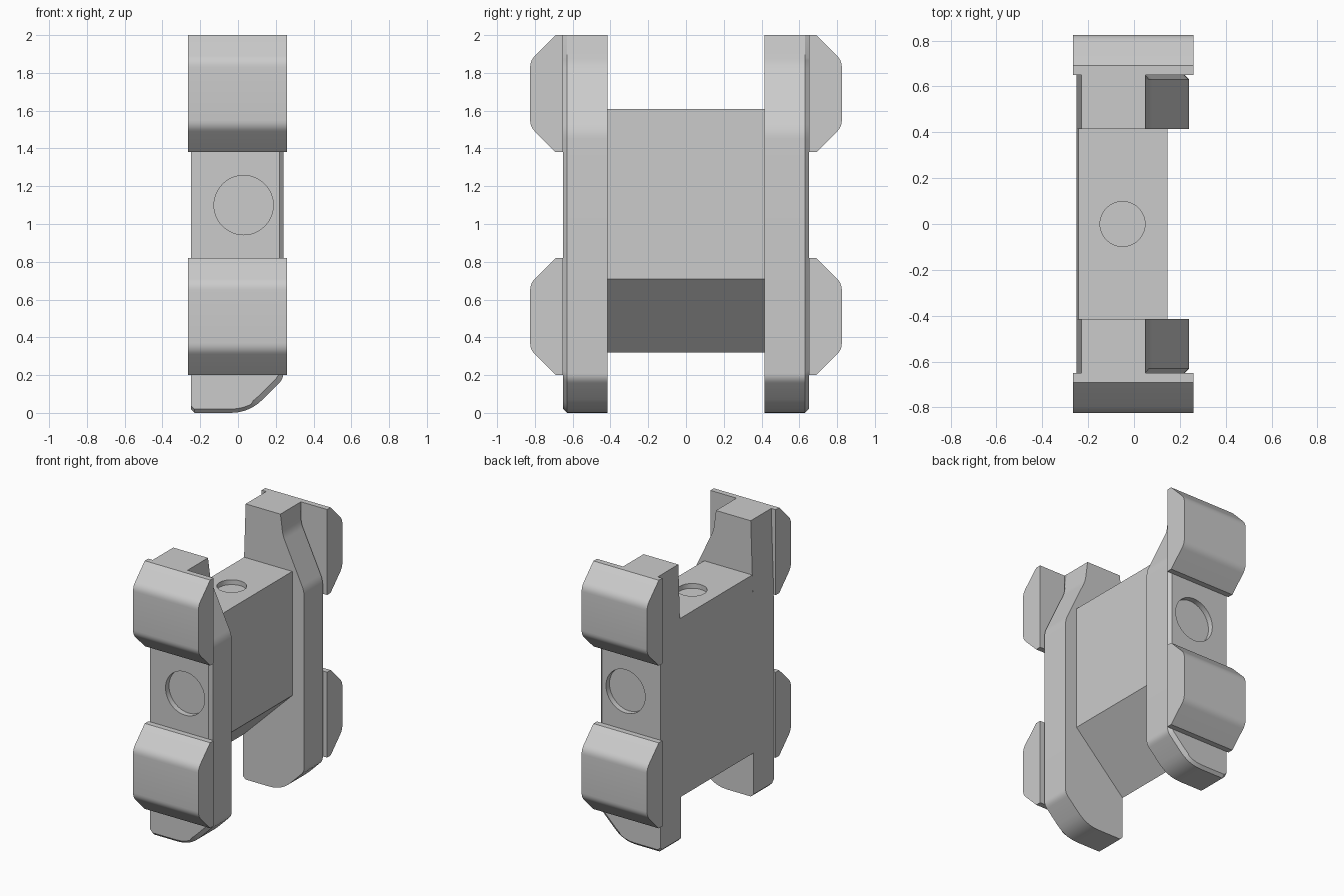
import bpy, bmesh, math
from mathutils import Vector

if "Cube" in bpy.data.objects:
    bpy.data.objects.remove(bpy.data.objects["Cube"], do_unlink=True)

grey = bpy.data.materials.new("plain_grey")
grey.use_nodes = True
grey.diffuse_color = (0.6, 0.6, 0.6, 1)
grey.node_tree.nodes["Principled BSDF"].inputs["Base Color"].default_value = (0.6, 0.6, 0.6, 1)


def rounded(corners, steps=5):
    """Outline from (a, b, radius) corners, each rounded by a short curve."""
    pts = []
    for i, (a, b, r) in enumerate(corners):
        p = Vector((a, b))
        if not r:
            pts.append(p)
            continue
        before, after = corners[i - 1], corners[(i + 1) % len(corners)]
        s = p + (Vector(before[:2]) - p).normalized() * r
        e = p + (Vector(after[:2]) - p).normalized() * r
        for k in range(steps + 1):
            t = k / steps
            pts.append(s * (1 - t) ** 2 + p * 2 * t * (1 - t) + e * t * t)
    return pts


def loft(name, rings):
    """Solid through matching rings of 3D points, capped at both ends."""
    bm = bmesh.new()
    loops = [[bm.verts.new(p) for p in ring] for ring in rings]
    bm.faces.new(loops[0])
    bm.faces.new(loops[-1])
    n = len(loops[0])
    for u, v in zip(loops, loops[1:]):
        for i in range(n):
            j = (i + 1) % n
            bm.faces.new((u[i], u[j], v[j], v[i]))
    bmesh.ops.recalc_face_normals(bm, faces=bm.faces)
    mesh = bpy.data.meshes.new(name)
    bm.to_mesh(mesh)
    bm.free()
    mesh.materials.append(grey)
    obj = bpy.data.objects.new(name, mesh)
    bpy.context.collection.objects.link(obj)
    return obj


def activate(obj):
    bpy.ops.object.select_all(action="DESELECT")
    obj.select_set(True)
    bpy.context.view_layer.objects.active = obj


def cut_hole(obj, centre, radius, depth, rotation):
    """Shallow round recess."""
    bpy.ops.mesh.primitive_cylinder_add(vertices=48, radius=radius, depth=2 * depth,
                                        location=centre, rotation=rotation)
    cutter = bpy.context.object
    cutter.hide_render = True
    cutter.data.materials.append(grey)
    mod = obj.modifiers.new("hole", "BOOLEAN")
    mod.operation = "DIFFERENCE"
    mod.solver = "EXACT"
    mod.object = cutter
    activate(obj)
    bpy.ops.object.modifier_apply(modifier=mod.name)
    bpy.data.objects.remove(cutter, do_unlink=True)


def smooth(obj):
    activate(obj)
    bpy.ops.object.shade_smooth_by_angle(angle=math.radians(20))


INNER, OUTER, CHAMFER = 0.415, 0.65, 0.02

# Central panel with a sloped underside and a recess in its top
panel_outline = [(-0.25, 0.32), (0.145, 0.71), (0.145, 1.61), (-0.241, 1.61), (-0.25, 1.35)]
panel = loft("centre_panel", [[(x, y, z) for x, z in panel_outline] for y in (-INNER, INNER)])
cut_hole(panel, (-0.05, 0, 1.61), 0.098, 0.035, (0, 0, 0))
smooth(panel)

# Column outline, and its smaller copy for the chamfered outer edge
column_outline = rounded([
    (-0.25, 0.02, 0), (-0.23, 0, 0), (0.06, 0, 0.1), (0.24, 0.18, 0.03),
    (0.24, 1.49, 0.04), (0.07, 1.85, 0.03), (0.05, 2.0, 0), (-0.229, 2.0, 0), (-0.25, 1.35, 0)])


def chamfered(x, z):
    return (x - CHAMFER * (x > 0.06 and z > 0.03), z + CHAMFER * (z < 0.3))


# Lug outline in depth and height from its lower edge
lug_outline = rounded([
    (OUTER, 0, 0), (0.69, 0, 0), (0.825, 0.135, 0.035),
    (0.825, 0.485, 0.035), (0.69, 0.62, 0), (OUTER, 0.62, 0)])

for side, s in (("front", -1), ("back", 1)):
    column = loft(side + "_column", [
        [(x, s * INNER, z) for x, z in column_outline],
        [(x, s * (OUTER - CHAMFER), z) for x, z in column_outline],
        [(cx, s * OUTER, cz) for cx, cz in (chamfered(x, z) for x, z in column_outline)]])
    cut_hole(column, (0.03, s * OUTER, 1.1), 0.157, 0.04, (math.pi / 2, 0, 0))
    smooth(column)
    for level, base in (("lower", 0.2), ("upper", 1.38)):
        lug = loft(f"{side}_{level}_lug", [
            [(x, s * y, base + z) for y, z in lug_outline] for x in (-0.265, 0.26)])
        smooth(lug)
